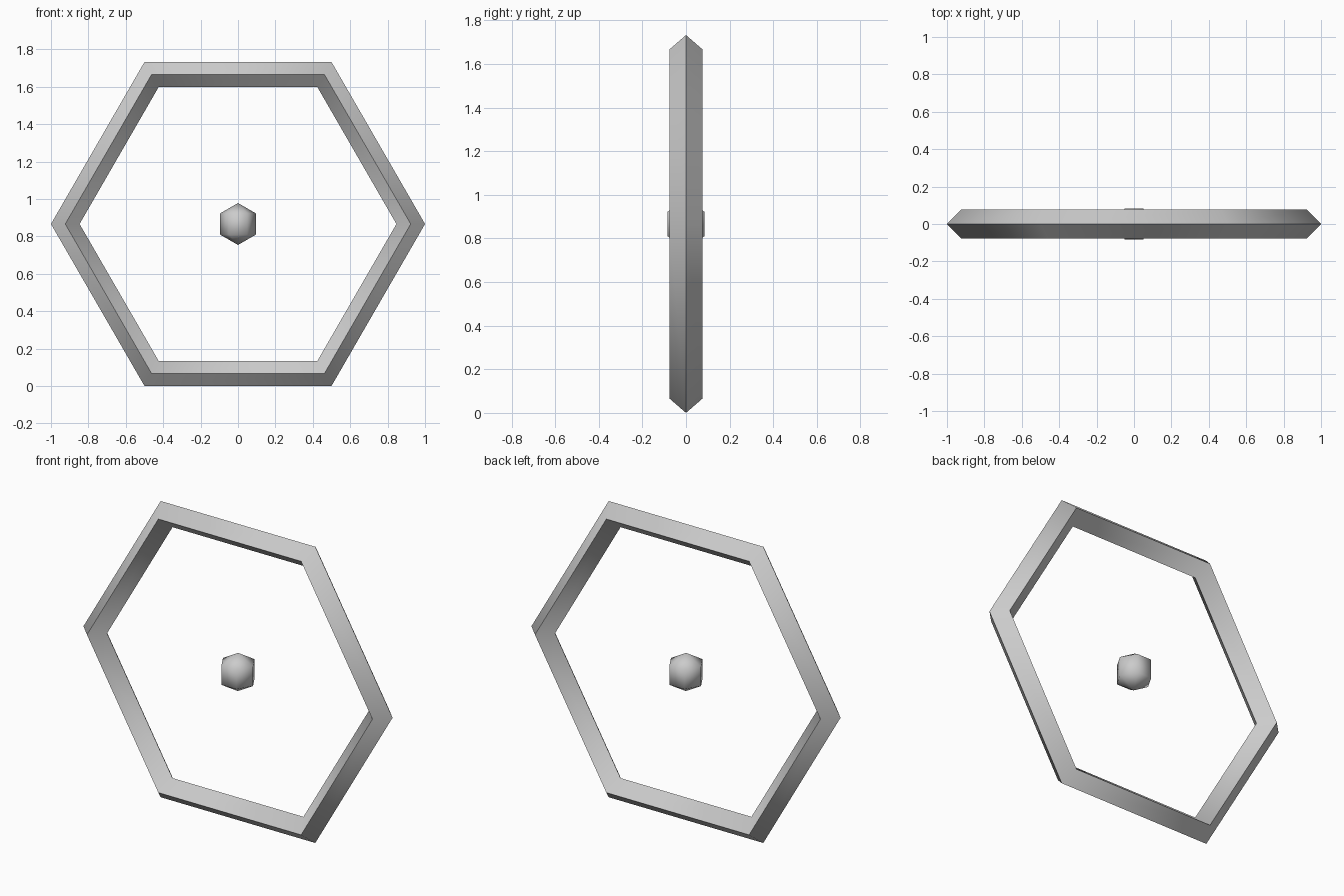
import bpy
import math

cube = bpy.data.objects.get("Cube")
if cube:
    bpy.data.objects.remove(cube, do_unlink=True)

CENTER = (0, 0, math.sqrt(3) / 2)
MINOR = 0.0765

grey = bpy.data.materials.new("light_grey")
grey.use_nodes = True
colour = (0.6, 0.6, 0.6, 1)
grey.diffuse_color = colour
grey.node_tree.nodes["Principled BSDF"].inputs["Base Color"].default_value = colour


def finish(name):
    """Name the active object, colour it and smooth all but its sharp edges."""
    obj = bpy.context.object
    obj.name = obj.data.name = name
    obj.data.materials.append(grey)
    bpy.ops.object.shade_smooth_by_angle(angle=math.radians(75))


# Upright hexagonal frame with a diamond cross-section
bpy.ops.mesh.primitive_torus_add(
    major_segments=6, minor_segments=4, major_radius=1 - MINOR,
    minor_radius=MINOR, location=CENTER, rotation=(math.pi / 2, 0, 0))
finish("hexagonal_frame")

# Small faceted ball floating in the middle, with a corner towards each side
bpy.ops.mesh.primitive_uv_sphere_add(
    segments=6, ring_count=3, radius=0.112, location=CENTER,
    rotation=(0, 0, math.pi / 6))
ball = bpy.context.object
# Turn so that a corner lies on the x axis whatever the primitive's start angle
corner = next(v.co for v in ball.data.vertices if abs(v.co.z) < 0.1)
ball.rotation_euler.z = -math.atan2(corner.y, corner.x)
finish("centre_ball")
